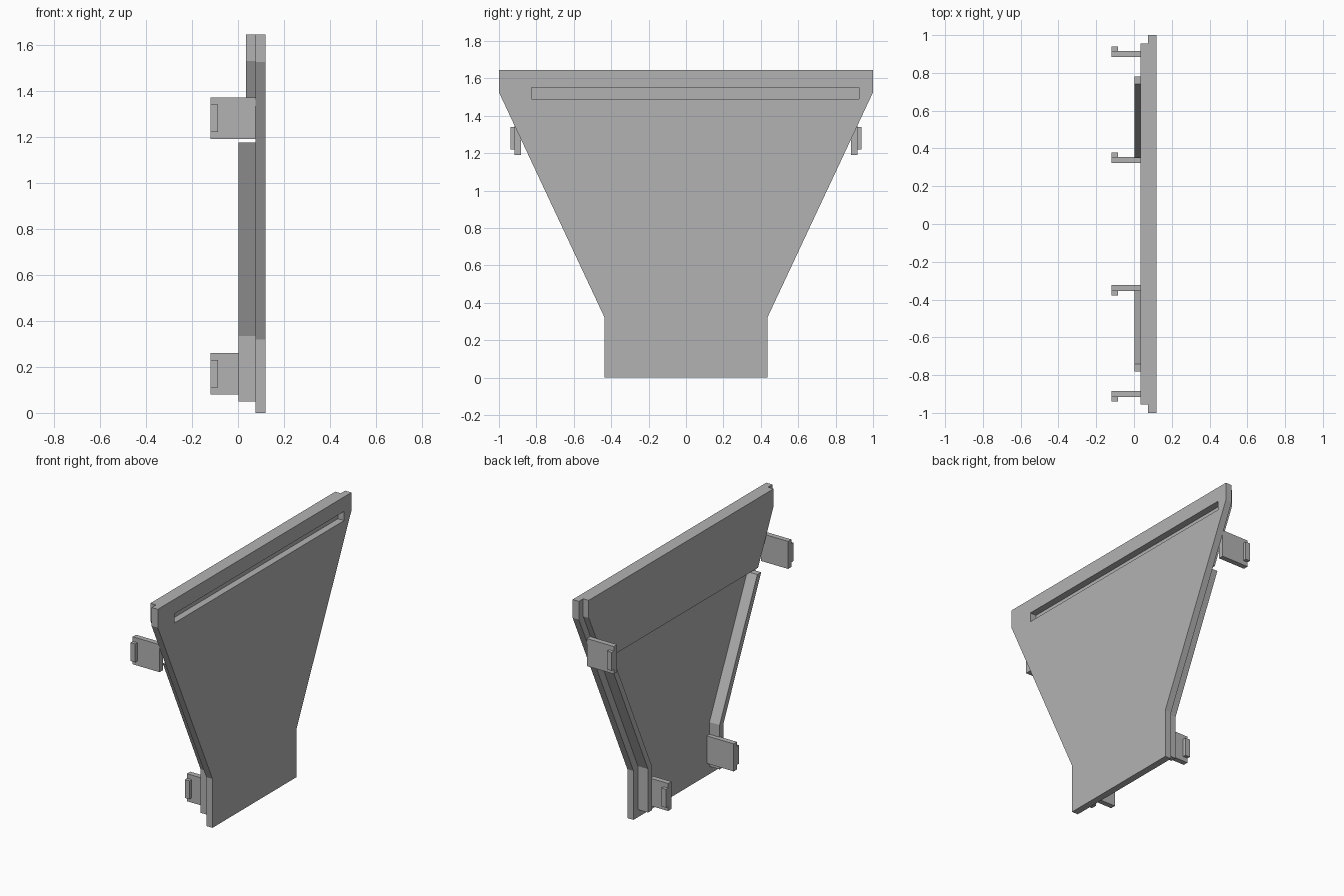
import bpy
import bmesh

if "Cube" in bpy.data.objects:
    bpy.data.objects.remove(bpy.data.objects["Cube"], do_unlink=True)

grey = bpy.data.materials.new("plain_grey")
grey.use_nodes = True
COLOUR = (0.45, 0.45, 0.45, 1)
grey.diffuse_color = COLOUR
grey.node_tree.nodes["Principled BSDF"].inputs["Base Color"].default_value = COLOUR


def slab(name, outline, x0, x1):
    """Extrude a (y, z) outline from x0 to x1."""
    bm = bmesh.new()
    face = bm.faces.new([bm.verts.new((x0, y, z)) for y, z in outline])
    new = bmesh.ops.extrude_face_region(bm, geom=[face])["geom"]
    moved = [v for v in new if isinstance(v, bmesh.types.BMVert)]
    bmesh.ops.translate(bm, verts=moved, vec=(x1 - x0, 0, 0))
    bmesh.ops.recalc_face_normals(bm, faces=bm.faces)
    mesh = bpy.data.meshes.new(name)
    bm.to_mesh(mesh)
    bm.free()
    mesh.materials.append(grey)
    obj = bpy.data.objects.new(name, mesh)
    bpy.context.collection.objects.link(obj)
    return obj


def rect(y0, y1, z0, z1):
    return [(y0, z0), (y1, z0), (y1, z1), (y0, z1)]


def both_sides(half):
    """Mirror a half outline in y to a closed one."""
    return half + [(-y, z) for y, z in reversed(half)]


# Funnel-shaped face plate and the thicker pad behind its top
plate = slab("face_plate",
             both_sides([(0.435, 0), (0.435, 0.32), (1, 1.525), (1, 1.645)]), 0.075, 0.12)
slab("top_pad", both_sides([(0.795, 1.19), (0.955, 1.53), (0.955, 1.645)]), 0.035, 0.075)

# Long slot through the plate, closed by the pad
cutter = slab("slot_cutter", rect(-0.825, 0.925, 1.49, 1.55), 0.06, 0.15)
cutter.hide_render = True
cutter.hide_viewport = True
cut = plate.modifiers.new("slot", "BOOLEAN")
cut.object = cutter
cut.operation = "DIFFERENCE"
cut.solver = "EXACT"

# Bent ribs and hooked clips on each side
RIB = [(0.39, 0.05), (0.39, 0.335), (0.78, 1.175),
       (0.74, 1.175), (0.35, 0.34), (0.35, 0.05)]
for side, s in (("back", 1), ("front", -1)):
    def flip(points):
        return [(s * y, z) for y, z in points]

    slab(side + "_rib", flip(RIB), 0.002, 0.075)
    for level, y, z in (("lower", 0.322, 0.08), ("upper", 0.883, 1.19)):
        name = side + "_" + level + "_clip"
        slab(name, flip(rect(y, y + 0.034, z, z + 0.18)), -0.12, 0.075)
        slab(name + "_hook", flip(rect(y + 0.034, y + 0.056, z + 0.03, z + 0.15)),
             -0.12, -0.086)
